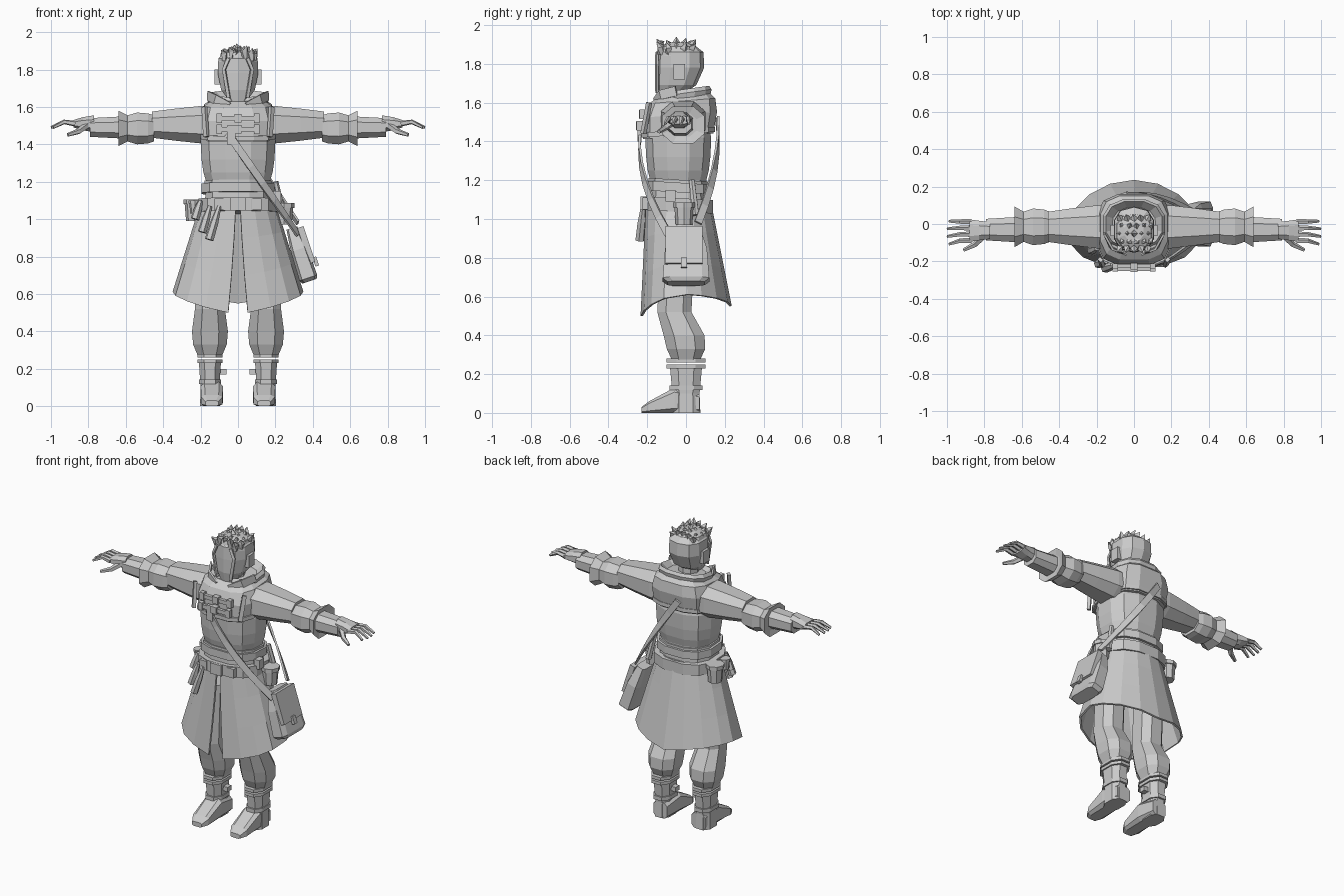
import bpy, bmesh, math, random
from mathutils import Vector, Matrix

cube = bpy.data.objects.get("Cube")
if cube:
    bpy.data.objects.remove(cube, do_unlink=True)

random.seed(4)
grey = (.6, .6, .6, 1)
clay = bpy.data.materials.new("plain grey")
clay.use_nodes = True
clay.diffuse_color = grey
clay.node_tree.nodes["Principled BSDF"].inputs["Base Color"].default_value = grey


# Skin a list of cross-sections into one object
def skin(name, rings, wrap=True, mirror=False, matrix=None, thickness=None):
    bm = bmesh.new()
    loops = [[bm.verts.new(point) for point in ring] for ring in rings]
    count = len(loops[0])
    for low, high in zip(loops, loops[1:]):
        for i in range(count if wrap else count - 1):
            j = (i + 1) % count
            bm.faces.new((low[i], low[j], high[j], high[i]))
    if wrap:
        bm.faces.new(loops[0])
        bm.faces.new(loops[-1])
    bmesh.ops.recalc_face_normals(bm, faces=bm.faces)
    if matrix:
        bm.transform(matrix)
    mesh = bpy.data.meshes.new(name)
    bm.to_mesh(mesh)
    bm.free()
    mesh.materials.append(clay)
    obj = bpy.data.objects.new(name, mesh)
    bpy.context.collection.objects.link(obj)
    if mirror:
        obj.modifiers.new("mirror", 'MIRROR')
    if thickness:
        shell = obj.modifiers.new("thickness", 'SOLIDIFY')
        shell.thickness = thickness
        shell.offset = 0


def power(value, exponent):
    return math.copysign(abs(value) ** exponent, value)


# Rounded outline as pairs of coordinates around a centre
def outline(centre_a, centre_b, half_a, half_b, sides, roundness):
    grow = math.cos(math.pi / sides) ** -roundness
    angles = [math.tau * (k + .5) / sides for k in range(sides)]
    return [(centre_a + half_a * grow * power(math.cos(angle), roundness),
             centre_b + half_b * grow * power(math.sin(angle), roundness)) for angle in angles]


# Upright part: each row is height, half width and an optional shift in depth
def upright(name, rows, x=0, y=-.04, depth=.85, sides=12, roundness=.8, tilt=0, **options):
    rings = []
    for z, half, *shift in rows:
        pairs = outline(x, y + sum(shift), half, half * depth, sides, roundness)
        rings.append([(a, b, z + tilt * b) for a, b in pairs])
    skin(name, rings, **options)


def band(name, z, half, height, **options):
    upright(name, [(z - height / 2, half), (z + height / 2, half)], **options)


# Arm part: each row is reach, half height and an optional flatness
def arm(name, rows, y=-.015, z=1.5, flatness=1.15):
    rings = []
    for x, half, *own in rows:
        pairs = outline(y, z, half * (own[0] if own else flatness), half, 8, .8)
        rings.append([(x, a, b) for a, b in pairs])
    skin(name, rings, mirror=True)


def tangents(points):
    last = len(points) - 1
    return [(points[min(i + 1, last)] - points[max(i - 1, 0)]).normalized() for i in range(last + 1)]


def tube(name, points, radii, sides=6, **options):
    points = [Vector(point) for point in points]
    circle = [math.tau * k / sides for k in range(sides)]
    rings = []
    for point, along, radius in zip(points, tangents(points), radii):
        turn = along.to_track_quat('Z', 'Y')
        rings.append([point + turn @ Vector((math.cos(angle), math.sin(angle), 0)) * radius for angle in circle])
    skin(name, rings, **options)


# Flat ribbon facing away from the body
def strip(name, points, width, thick=.012, **options):
    points = [Vector(point) for point in points]
    rings = []
    for point, along in zip(points, tangents(points)):
        side = along.cross(Vector((point.x, point.y, 0))).normalized() * width / 2
        out = side.cross(along).normalized() * thick / 2
        rings.append([point + side + out, point - side + out, point - side - out, point + side - out])
    skin(name, rings, **options)


def box(name, centre, size, **options):
    x, y, z = centre
    wide, deep, high = (length / 2 for length in size)
    corners = [(-wide, -deep), (wide, -deep), (wide, deep), (-wide, deep)]
    skin(name, [[(x + a, y + b, z + level) for a, b in corners] for level in (-high, high)], **options)


# Torso, mantle and collar
upright("torso", [(1.04, .18), (1.2, .17), (1.25, .185), (1.32, .195), (1.42, .2), (1.6, .15)])
upright("mantle", [(1.43, .19), (1.54, .2, .01), (1.61, .18, .02), (1.64, .14, .03)],
        depth=.95, roundness=.65, tilt=.08)
band("mantle_hem", 1.45, .2, .025, depth=.95, roundness=.65, tilt=.08)
strip("mantle_edge", [(.17, -.22, 1.44), (.18, -.19, 1.6)], .025, .02, mirror=True)
upright("collar", [(1.59, .15), (1.65, .165), (1.67, .15), (1.61, .08)], y=0, depth=.8, tilt=.14)
strip("collar_flap", [(.05, -.16, 1.6), (.12, -.13, 1.64), (.16, -.05, 1.66)], .05, mirror=True)

# Chest clasps
for z in (1.48, 1.54):
    y = -.24 + (z - 1.48) / 4
    box("clasp_strap", (0, y, z), (.22, .02, .025))
    box("clasp_buckle", (0, y, z), (.04, .035, .045))
    box("clasp_end", (.1, y, z), (.03, .03, .05), mirror=True)
box("clasp_tab", (-.035, -.24, 1.45), (.045, .02, .1))

# Head, face frame and ears
tube("neck", [(0, -.03, 1.5), (0, -.03, 1.7)], [.07, .06], sides=8)
upright("head", [(1.63, .045, -.06), (1.69, .09, -.02), (1.78, .108), (1.86, .105), (1.9, .06)],
        y=-.03, depth=1.1, sides=10)
strip("face_lock", [(.05, -.15, 1.86), (.075, -.15, 1.8), (.05, -.15, 1.65)], .018, mirror=True)
box("ear", (.11, -.035, 1.76), (.03, .06, .08), mirror=True)

# Hair: cap with overlapping tufts
upright("hair_cap", [(1.84, .105), (1.89, .09), (1.91, .05)], depth=1, sides=10)
for row in range(5):
    for column in range(-2, 3):
        x = column * .034 + (row % 2) * .012
        y = row * .04 - .13
        z = 1.9 - abs(x) / 3
        rise = random.uniform(.02, .04)
        lean = random.uniform(-.01, .01)
        bend = (x * 1.1, y, z + .01)
        tube("hair_tuft", [(x, y, z - .03), bend, (x * 1.2 + lean, y - .02 + row * .01, z + rise)],
             [.016, .02, .002], sides=4)

# Arms
arm("sleeve", [(.12, .1), (.2, .1), (.34, .085), (.46, .07)], z=1.505)
arm("cuff", [(.45, .07), (.48, .08), (.54, .085), (.59, .07), (.64, .095), (.63, .06)], z=1.485)
arm("forearm", [(.6, .06), (.79, .05)], y=-.03, z=1.49)
arm("hand", [(.77, .045, 1), (.83, .035, 1.5), (.88, .02, 3)], y=-.035, z=1.51)
for k in range(4):
    y = .012 - k * .034
    reach = .97 + .03 * math.sin(math.pi * (k + 1) / 5)
    tube("finger", [(.87, y, 1.51), (.93, y, 1.52), (reach, y * 1.2, 1.49)], [.016, .013, .008],
         sides=5, mirror=True)
tube("thumb", [(.81, -.07, 1.5), (.85, -.11, 1.47), (.91, -.14, 1.45)], [.02, .016, .01], sides=5, mirror=True)

# Belts
band("waist_sash", 1.16, .195, .05, tilt=-.06)
band("upper_sash", 1.19, .18, .02, tilt=-.06)
band("belt", 1.07, .21, .07, tilt=-.05)
box("belt_buckle", (0, -.225, 1.08), (.08, .02, .07))
box("belt_plate", (.1, -.21, 1.08), (.05, .03, .06), mirror=True)

# Coat skirt, slit at the front with a pointed back
levels, spokes = 4, 9
panels = []
for level in range(levels):
    drop = level / (levels - 1)
    opening = .05 + drop / 10
    half_ring = []
    for k in range(spokes):
        angle = opening + (math.pi - opening) * k / (spokes - 1)
        c, s = math.cos(angle), math.sin(angle)
        waist = Vector((.19 * s, -.04 - .16 * c, 1.1))
        hem = Vector((.345 * s, -.23 * power(c, .6 if c > 0 else 1.3), .55 + .06 * (s - max(c, 0))))
        half_ring.append(waist.lerp(hem, drop))
    panels.append(half_ring + [Vector((-p.x, p.y, p.z)) for p in reversed(half_ring[:-1])])
skin("coat_skirt", panels, wrap=False, thickness=.012)

# Legs and boots
leg = dict(x=.15, y=0, sides=8, mirror=True)
upright("trousers", [(.9, .08, -.04), (.52, .08, -.06), (.4, .096, -.01), (.33, .09), (.27, .065)], depth=1.1, **leg)
for z in (.24, .27):
    band("boot_band", z, .067, .02, depth=1.5, **leg)
upright("boot_shaft", [(.25, .06), (.1, .05), (0, .053)], depth=1.4, **leg)
band("boot_strap", .13, .058, .025, depth=1.45, **leg)
foot = []
for y, half, height in ((-.23, .035, .03), (-.19, .057, .06), (-.06, .06, .13), (.07, .05, .1)):
    foot.append([(a, y, b) for a, b in outline(.14, height / 2, half, height / 2, 8, .5)])
skin("boot_foot", foot, mirror=True)
box("boot_buckle", (.08, 0, .185), (.035, .04, .03), mirror=True)

# Satchel with a strap wrapping around the body
for name, depth, top in (("front_strap", -.24, 1.46), ("back_strap", .165, 1.52)):
    path = []
    for k in range(7):
        x = k / 16 - .055
        path.append((x, depth * math.cos(x * 3.7), top - .09 * k))
    strip(name, path, .04)
lean_out = Matrix.Translation((.335, 0, .81)) @ Matrix.Rotation(-.32, 4, 'Y')
upright("satchel", [(-.15, .04), (-.13, .05), (.03, .045), (.15, .03)], y=0, depth=2.4, sides=8, roundness=.4,
        matrix=lean_out)
box("satchel_flap", (.045, -.01, .04), (.035, .19, .2), matrix=lean_out)
box("satchel_clasp", (.065, -.01, -.06), (.02, .03, .05), matrix=lean_out)

# Belt pouches, vials and tools
for name, spot, radius in (("left_pouch", (.245, -.01, .97), .05), ("right_pouch", (-.235, .03, .99), .05),
                           ("small_pouch", (-.23, -.08, 1.03), .03)):
    base = Vector(spot)
    rim = base + Vector((0, 0, radius * 1.8))
    lid = rim + Vector((0, 0, radius / 2))
    tube(name, [base, rim], [radius * .85, radius], sides=8)
    tube(name + "_lid", [rim, lid], [radius * 1.15] * 2, sides=8)
for spot, length in (((-.1, -.22, 1.07), .18), ((-.15, -.2, 1.07), .14), ((-.2, -.13, 1.1), .1)):
    top = Vector(spot)
    fall = Vector((-.3, -.1, -1)) * length
    tube("vial", [top, top + fall / 2, top + fall], [.012, .022, .024])
tube("tool_handle", [(.2, .03, 1.2), (.24, .05, 1.02)], [.016, .02])
box("tool_loop", (.21, -.08, 1.12), (.04, .05, .06))
